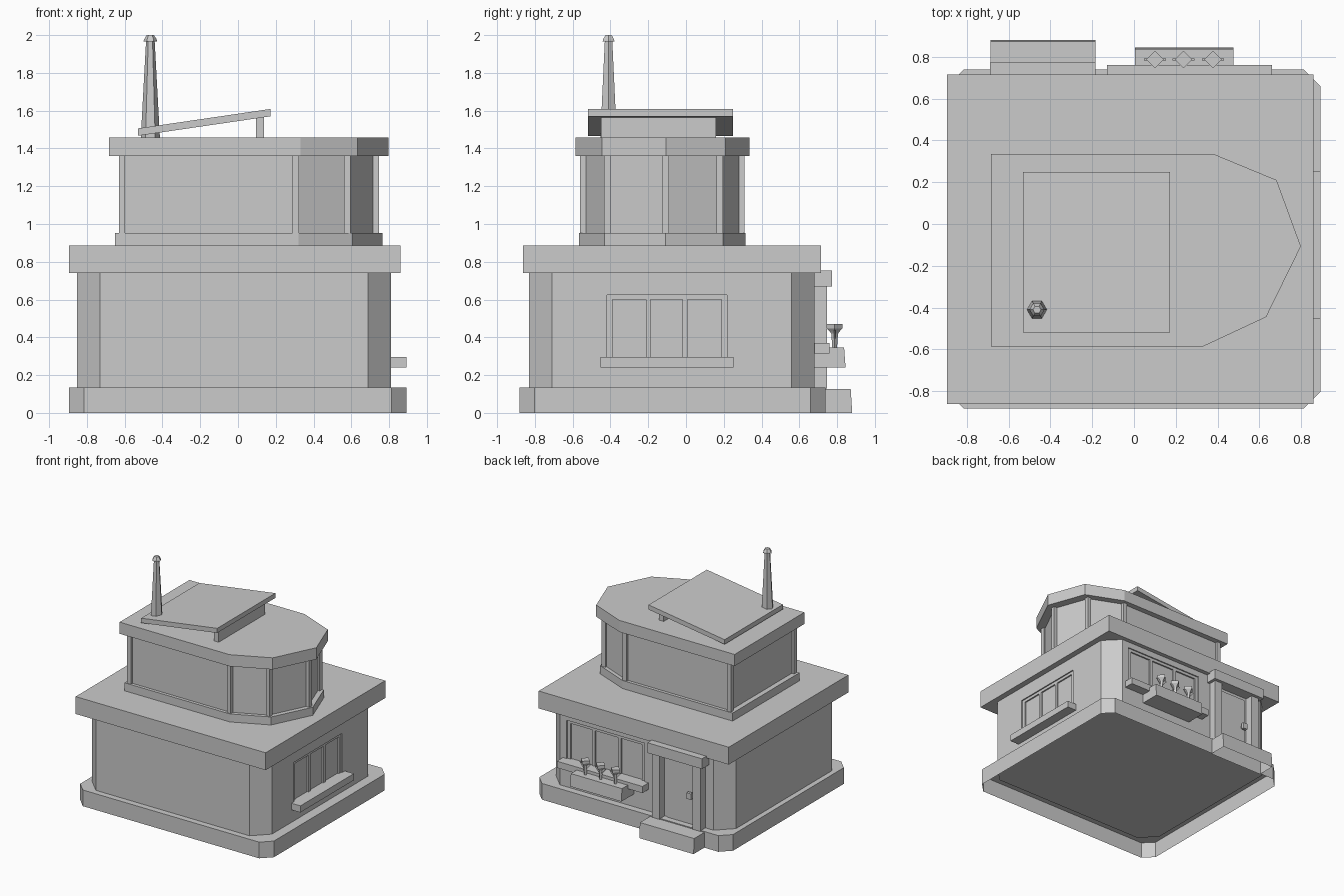
import bpy
import math

cube = bpy.data.objects.get("Cube")
if cube:
    bpy.data.objects.remove(cube, do_unlink=True)

grey = bpy.data.materials.new("plain_grey")
grey.use_nodes = True
grey.diffuse_color = (0.6, 0.6, 0.6, 1)
grey.node_tree.nodes["Principled BSDF"].inputs["Base Color"].default_value = (0.6, 0.6, 0.6, 1)


def make(name, verts, faces):
    mesh = bpy.data.meshes.new(name)
    mesh.from_pydata(verts, [], faces)
    mesh.materials.append(grey)
    obj = bpy.data.objects.new(name, mesh)
    bpy.context.scene.collection.objects.link(obj)
    return obj


def loft(name, rings, hollow=False):
    """Solid through stacked counter-clockwise rings; hollow leaves it open below."""
    n = len(rings[0])
    verts = [p for ring in rings for p in ring]
    faces = [list(range(len(verts) - n, len(verts)))]
    if not hollow:
        faces.append(list(range(n))[::-1])
    for r in range(len(rings) - 1):
        for i in range(n):
            j = (i + 1) % n
            faces.append([r * n + i, r * n + j, (r + 1) * n + j, (r + 1) * n + i])
    return make(name, verts, faces)


def prism(name, outline, z0, z1, hollow=False):
    return loft(name, [[(x, y, z) for x, y in outline] for z in (z0, z1)], hollow)


def rect(x0, x1, y0, y1, c=0):
    if not c:
        return [(x0, y0), (x1, y0), (x1, y1), (x0, y1)]
    return [(x0 + c, y0), (x1 - c, y0), (x1, y0 + c), (x1, y1 - c),
            (x1 - c, y1), (x0 + c, y1), (x0, y1 - c), (x0, y0 + c)]


def box(name, x0, x1, y0, y1, z0, z1):
    return prism(name, rect(x0, x1, y0, y1), z0, z1)


def turned(name, x, y, sides, profile):
    """Faceted solid of revolution from (radius, z) pairs."""
    angles = [2 * math.pi * i / sides for i in range(sides)]
    return loft(name, [[(x + r * math.cos(a), y + r * math.sin(a), z) for a in angles]
                       for r, z in profile])


def cut(target, cutter):
    mod = target.modifiers.new("opening", "BOOLEAN")
    mod.operation = "DIFFERENCE"
    mod.solver = "EXACT"
    mod.object = cutter
    bpy.context.view_layer.objects.active = target
    bpy.ops.object.modifier_apply(modifier=mod.name)
    bpy.data.objects.remove(cutter, do_unlink=True)


# Ground floor, with a plinth that is open underneath
prism("plinth", rect(-0.895, 0.893, -0.882, 0.738, 0.08), 0, 0.135, hollow=True)
walls = prism("ground_floor_walls", rect(-0.852, 0.81, -0.831, 0.68, 0.122), 0.128, 0.745)
box("ground_floor_roof", -0.895, 0.859, -0.862, 0.715, 0.74, 0.885)

# Side window: shallow recess, frame bars and sill
wx, depth, lip = 0.81, 0.022, 0.01
cut(walls, box("side_opening", wx - depth, 1, -0.418, 0.217, 0.27, 0.623))
for y in (-0.418, 0.187):
    box("side_window_jamb", wx - depth - 0.01, wx - lip, y, y + 0.03, 0.27, 0.623)
for y in (-0.2, -0.005):
    box("side_mullion", wx - depth - 0.01, wx - lip, y - 0.013, y + 0.013, 0.27, 0.61)
box("side_window_head", wx - depth - 0.01, wx - lip, -0.418, 0.217, 0.6, 0.623)
box("side_window_sill", 0.76, 0.893, -0.453, 0.252, 0.24, 0.295)

# Back window
wy = 0.68
cut(walls, box("back_opening", -0.095, 0.625, wy - depth, 1, 0.34, 0.69))
for x in (-0.095, 0.595):
    box("back_window_jamb", x, x + 0.03, wy - depth - 0.01, wy - lip, 0.34, 0.69)
for x in (0.145, 0.385):
    box("back_mullion", x - 0.013, x + 0.013, wy - depth - 0.01, wy - lip, 0.34, 0.68)
box("back_window_head", -0.095, 0.625, wy - depth - 0.01, wy - lip, 0.667, 0.69)
box("back_window_sill", -0.13, 0.66, 0.63, 0.76, 0.315, 0.37)

# Planter with three flowers, each with a pair of flat leaves
loft("planter", [[(x, y, z) for x, y in rect(0.005, 0.477, 0.66, front)]
                 for z, front in ((0.24, 0.845), (0.345, 0.837))])
for x in (0.1, 0.237, 0.378):
    turned("flower", x, 0.787, 4, [(0.012, 0.34), (0.018, 0.42), (0.025, 0.43),
                                   (0.042, 0.448), (0.042, 0.47)])
    loft("flower_leaves", [[(px, py, z) for px, py in rect(x - w, x + w, 0.783, 0.791)]
                           for z, w in ((0.39, 0.01), (0.44, 0.052))])

# Back door, its surround and the step
loft("door_step", [[(x, y, z) for x, y in rect(-0.686, -0.185, 0.73, front)]
                   for z, front in ((0, 0.88), (0.127, 0.872))], hollow=True)
for x in (-0.655, -0.28):
    box("door_jamb", x, x + 0.07, 0.62, 0.747, 0.13, 0.69)
box("door_canopy", -0.688, -0.185, 0.62, 0.773, 0.67, 0.755)
box("door_panel", -0.56, -0.305, 0.65, 0.688, 0.13, 0.645)
box("door_handle_stem", -0.545, -0.525, 0.68, 0.71, 0.375, 0.395)
box("door_handle", -0.555, -0.515, 0.705, 0.73, 0.36, 0.41)

# Upper floor with a pointed end, stepping in towards its centre
outline = [(-0.683, -0.585), (0.332, -0.585), (0.632, -0.445), (0.798, -0.107),
           (0.682, 0.21), (0.38, 0.335), (-0.683, 0.335)]


def shrink(s):
    return [(0.057 + (x - 0.057) * s, -0.125 + (y + 0.125) * s) for x, y in outline]


prism("upper_roof", outline, 1.36, 1.457)
prism("upper_base_band", shrink(0.957), 0.88, 0.952)
prism("upper_walls", shrink(0.9), 0.94, 1.37)
for x, y in shrink(0.907):
    box("corner_post", x - 0.017, x + 0.017, y - 0.018, y + 0.018, 0.94, 1.37)

# Tilted roof panel and its support
loft("tilted_panel", [[(x, y, z + (0 if x < 0 else 0.103))
                       for x, y in rect(-0.53, 0.172, -0.52, 0.248)]
                      for z in (1.467, 1.506)])
box("panel_support", 0.095, 0.137, -0.45, 0.159, 1.45, 1.572)

# Chimney
turned("chimney", -0.464, -0.41, 6, [(0.051, 1.45), (0.023, 1.966), (0.036, 1.967),
                                    (0.033, 1.978), (0.019, 2.0)])
